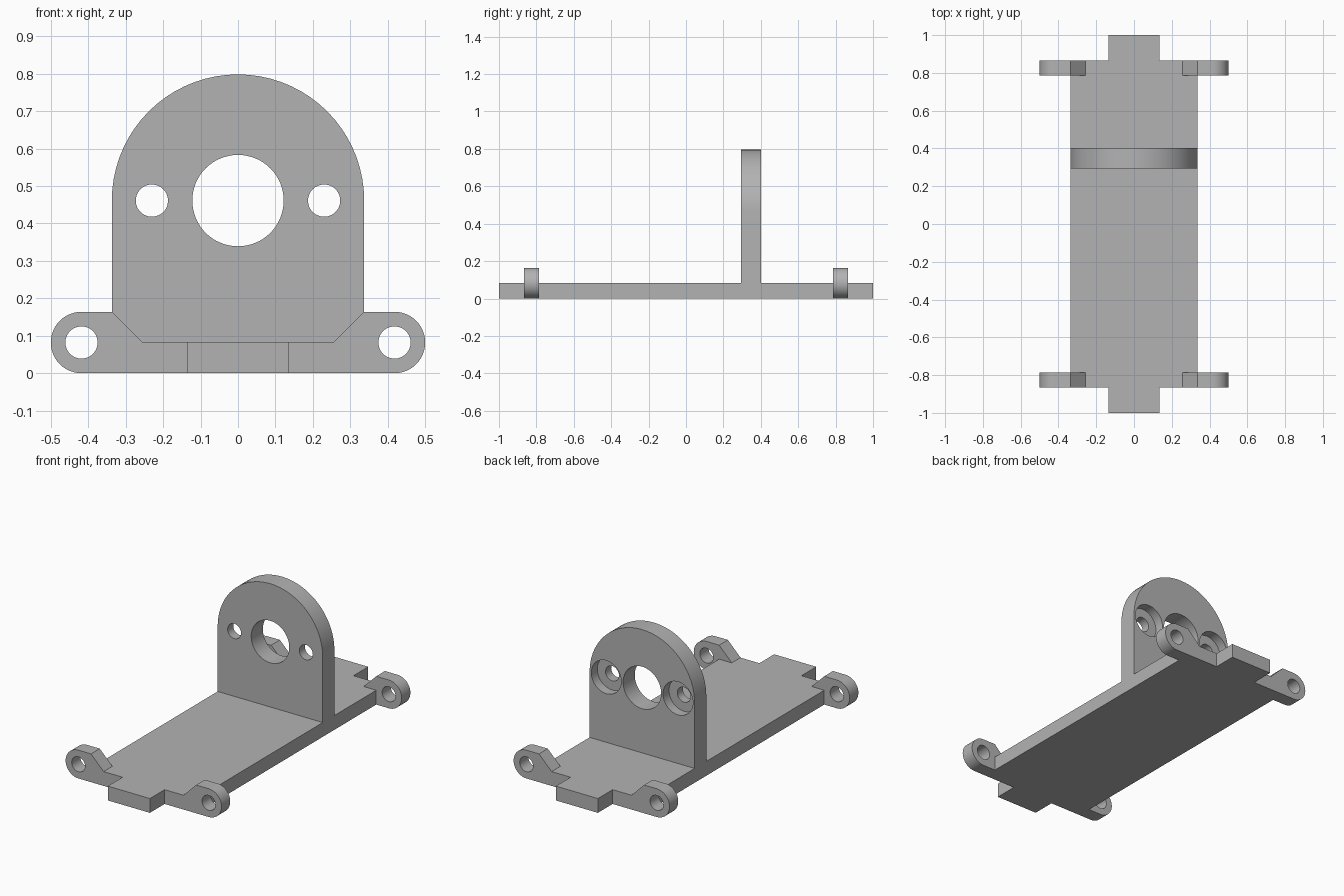
import bpy
import bmesh
from math import sin, cos, pi, radians

cube = bpy.data.objects.get("Cube")
if cube:
    bpy.data.objects.remove(cube, do_unlink=True)

GREY = (0.45, 0.45, 0.45, 1.0)
mat = bpy.data.materials.new("plain grey")
mat.use_nodes = True
mat.diffuse_color = GREY
for node in mat.node_tree.nodes:
    if node.type == "BSDF_PRINCIPLED":
        node.inputs["Base Color"].default_value = GREY

HALF_W = 0.337     # half width of plate and upright
PLATE_T = 0.083    # plate thickness
PLATE_Y = 0.865    # half length of plate without tabs


def arc(cx, cy, r, start, end, steps):
    angles = [start + (end - start) * i / steps for i in range(steps + 1)]
    return [(cx + r * cos(a), cy + r * sin(a)) for a in angles]


def extrude(name, outline, to_3d, offset):
    """Extrude a flat outline, placed by to_3d, along the offset vector."""
    bm = bmesh.new()
    face = bm.faces.new([bm.verts.new(to_3d(u, v)) for u, v in outline])
    result = bmesh.ops.extrude_face_region(bm, geom=[face])
    verts = [e for e in result["geom"] if isinstance(e, bmesh.types.BMVert)]
    bmesh.ops.translate(bm, verts=verts, vec=offset)
    bmesh.ops.recalc_face_normals(bm, faces=bm.faces)
    mesh = bpy.data.meshes.new(name)
    bm.to_mesh(mesh)
    bm.free()
    mesh.materials.append(mat)
    obj = bpy.data.objects.new(name, mesh)
    bpy.context.collection.objects.link(obj)
    return obj


def upright_slab(name, outline, y0, y1):
    return extrude(name, outline, lambda x, z: (x, y0, z), (0, y1 - y0, 0))


def activate(obj):
    bpy.ops.object.select_all(action="DESELECT")
    obj.select_set(True)
    bpy.context.view_layer.objects.active = obj


def drill(obj, x, z, r, y0, y1, steps=48):
    """Cut a round hole along y."""
    ring = arc(x, z, r, 0, 2 * pi, steps)[:-1]
    cutter = upright_slab("hole_cutter", ring, y0, y1)
    cutter.hide_render = True
    mod = obj.modifiers.new("hole", "BOOLEAN")
    mod.operation = "DIFFERENCE"
    mod.solver = "EXACT"
    mod.object = cutter
    activate(obj)
    bpy.ops.object.modifier_apply(modifier=mod.name)
    bpy.data.objects.remove(cutter, do_unlink=True)


def smooth(obj):
    activate(obj)
    bpy.ops.object.shade_smooth_by_angle(angle=radians(30))


# Base plate with a narrow tab at each end
tab = 0.135
quarter = [(HALF_W, PLATE_Y), (tab, PLATE_Y), (tab, 1.0)]
half = quarter + [(-x, y) for x, y in reversed(quarter)]
plate_outline = half + [(-x, -y) for x, y in half]
extrude("base_plate", plate_outline, lambda x, y: (x, y, 0), (0, 0, PLATE_T))

# Arched upright with a bore and two screw holes, recessed at the back
FRONT, BACK, AXIS = 0.295, 0.402, 0.461
arch = arc(0, AXIS, HALF_W, 0, pi, 36)
arch += [(-HALF_W, PLATE_T), (HALF_W, PLATE_T)]
mount = upright_slab("arched_mount", arch, FRONT, BACK)
drill(mount, 0, AXIS, 0.122, FRONT - 0.1, BACK + 0.1, 64)
for side in (-1, 1):
    drill(mount, side * 0.23, AXIS, 0.043, FRONT - 0.1, BACK + 0.1)
    drill(mount, side * 0.23, AXIS, 0.096, BACK - 0.055, BACK + 0.1)
smooth(mount)

# Rounded ears at the four corners, each with a sloped foot on the plate
EAR_X, EAR_R = 0.418, 0.082
ear_outline = [(HALF_W, 0)] + arc(EAR_X, EAR_R, EAR_R, -pi / 2, pi / 2, 24)
ear_outline += [(HALF_W, 2 * EAR_R), (0.256, PLATE_T), (HALF_W, PLATE_T)]
ears = upright_slab("corner_ears", ear_outline, -PLATE_Y, -0.785)
drill(ears, EAR_X, EAR_R, 0.043, -1.0, -0.7)
mirror = ears.modifiers.new("four corners", "MIRROR")
mirror.use_axis = (True, True, False)
mirror.use_clip = False
mirror.use_mirror_merge = False
activate(ears)
bpy.ops.object.modifier_apply(modifier=mirror.name)
smooth(ears)
